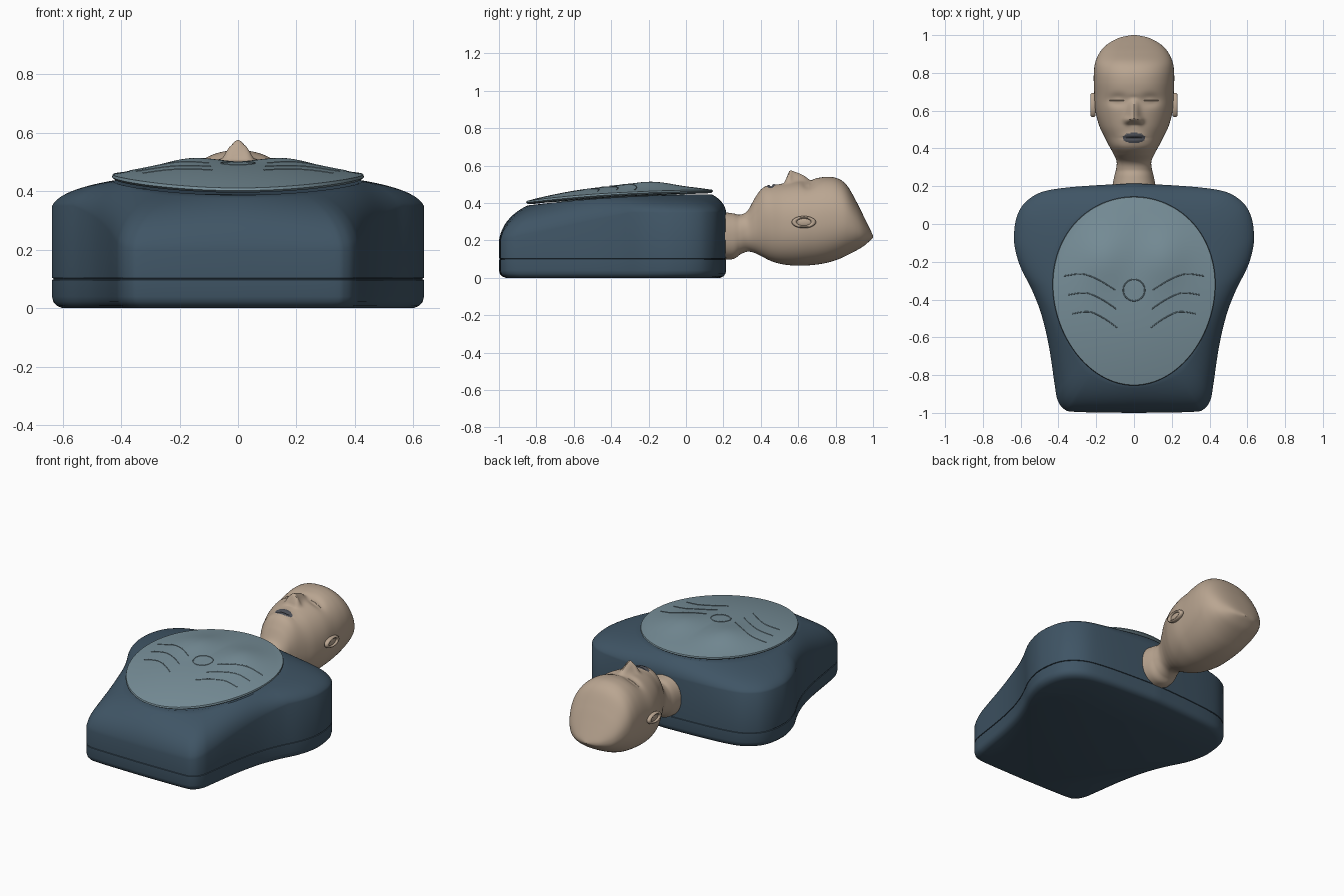
import bpy, bmesh, math

cube = bpy.data.objects.get("Cube")
if cube:
    bpy.data.objects.remove(cube, do_unlink=True)


def material(name, rgb):
    m = bpy.data.materials.new(name)
    m.use_nodes = True
    m.diffuse_color = (*rgb, 1)
    bsdf = m.node_tree.nodes["Principled BSDF"]
    bsdf.inputs["Base Color"].default_value = (*rgb, 1)
    bsdf.inputs["Roughness"].default_value = 0.7
    return m


NAVY = material("navy_shell", (0.05, 0.09, 0.13))
SLATE = material("slate_blue_plate", (0.19, 0.28, 0.325))
SKIN = material("skin", (0.49, 0.38, 0.285))
LIPS = material("dark_lips", (0.07, 0.075, 0.09))


def spline(pts, steps):
    """Catmull-Rom samples through tuples of any size."""
    out = []
    for i in range(len(pts) - 1):
        a, b, c, d = pts[max(i - 1, 0)], pts[i], pts[i + 1], pts[min(i + 2, len(pts) - 1)]
        for k in range(steps):
            t = k / steps
            out.append(tuple(q + t / 2 * (r - p + t * (2 * p - 5 * q + 4 * r - s + t * (3 * (q - r) + s - p)))
                             for p, q, r, s in zip(a, b, c, d)))
    return out + [pts[-1]]


def smooth(obj, degrees=40):
    bpy.ops.object.select_all(action="DESELECT")
    obj.select_set(True)
    bpy.context.view_layer.objects.active = obj
    bpy.ops.object.shade_smooth_by_angle(angle=math.radians(degrees))


def loft(name, rings, mats):
    """Skin closed rings in order and cap both ends."""
    bm = bmesh.new()
    vs = [[bm.verts.new(p) for p in ring] for ring in rings]
    n = len(vs[0])
    for lo, hi in zip(vs, vs[1:]):
        for i in range(n):
            j = (i + 1) % n
            bm.faces.new((lo[i], lo[j], hi[j], hi[i]))
    bm.faces.new(vs[0][::-1])
    bm.faces.new(vs[-1])
    bmesh.ops.recalc_face_normals(bm, faces=bm.faces)
    me = bpy.data.meshes.new(name)
    bm.to_mesh(me)
    bm.free()
    for m in mats:
        me.materials.append(m)
    obj = bpy.data.objects.new(name, me)
    bpy.context.collection.objects.link(obj)
    smooth(obj)
    return obj


def thread(name, pts, mat, radius, cyclic=False):
    """Thin raised line along points."""
    cu = bpy.data.curves.new(name, "CURVE")
    cu.dimensions = "3D"
    cu.bevel_depth = radius
    cu.bevel_resolution = 1
    sp = cu.splines.new("POLY")
    sp.points.add(len(pts) - 1)
    for p, q in zip(sp.points, pts):
        p.co = (*q, 1)
    sp.use_cyclic_u = cyclic
    cu.materials.append(mat)
    bpy.context.collection.objects.link(bpy.data.objects.new(name, cu))


# Chest plate shape: egg outline, tilted rim, domed top with two pectorals
MID = -0.355


def egg(a, r=1.0):
    return 0.43 * r * math.cos(a) * (1 + 0.07 * math.sin(a)), MID + 0.5 * r * math.sin(a)


def rim_z(y):
    return 0.41 + 0.06 * (y + 0.86) + 0.015 * (1 - ((y - MID) / 0.5) ** 2)


def bump(x, y, cx, cy, sx, sy):
    return math.exp(-((x - cx) / sx) ** 2 - ((y - cy) / sy) ** 2)


def plate_z(x, y):
    r2 = min(1, (x / 0.43) ** 2 + ((y - MID) / 0.5) ** 2)
    pecs = bump(abs(x), y, 0.18, -0.16, 0.13, 0.16)
    return rim_z(y) + (1 - r2) * (0.038 + 0.03 * pecs)


# Torso shell: outline walls with seam groove, then a rounded shoulder up to the plate
half = [(0, -1), (0.3, -0.995), (0.37, -0.98), (0.405, -0.93), (0.42, -0.85), (0.45, -0.65),
        (0.49, -0.48), (0.54, -0.35), (0.6, -0.23), (0.63, -0.13), (0.635, -0.05), (0.62, 0.04),
        (0.58, 0.11), (0.5, 0.165), (0.38, 0.19), (0.2, 0.205), (0, 0.215)]
right = spline(half, 5)
outline = right + [(-x, y) for x, y in right[-2:0:-1]]


def inset(d):
    return [(x * (1 - d / 0.6), MID + (y - MID) * (1 - d / 0.6)) for x, y in outline]


rings = []
for z, d in ((0, 0.035), (0.008, 0.016), (0.022, 0.004), (0.04, 0), (0.097, 0),
             (0.098, 0.005), (0.102, 0.005), (0.103, 0)):
    rings.append([(x, y, z) for x, y in inset(d)])


def shoulder(x, y, t):
    wall = 0.2 + 0.15 * min(1, max(0, (y + 1) / 0.7))
    ex, ey = egg(math.atan2((y - MID) / 0.5, x / 0.43), 0.985)
    top = rim_z(ey) - 0.024
    cx, cy, cz = x + 0.12 * (ex - x), y + 0.12 * (ey - y), wall + 0.65 * (top - wall)
    u, v, w = (1 - t) ** 2, 2 * t * (1 - t), t * t
    return u * x + v * cx + w * ex, u * y + v * cy + w * ey, u * wall + v * cz + w * top


for k in range(13):
    rings.append([shoulder(x, y, k / 12) for x, y in outline])
rings.append([(x * 0.8, MID + (y - MID) * 0.8, z - 0.02) for x, y, z in rings[-1]])
loft("torso_shell", rings, [NAVY])

# Chest plate
angles = [2 * math.pi * i / 96 for i in range(96)]
rings = []
for r, drop in ((0.9, 0.02), (0.98, 0.016), (1, 0.008)):
    rings.append([(x, y, rim_z(y) - drop) for x, y in (egg(a, r) for a in angles)])
for k in range(25):
    r = 0.99 * (1 - k / 24) + 0.004
    rings.append([(x, y, plate_z(x, y)) for x, y in (egg(a, r) for a in angles)])
loft("chest_plate", rings, [SLATE])

# Rib lines and compression mark on the plate
rib = spline([(0.1, -0.35), (0.18, -0.3), (0.27, -0.265), (0.37, -0.275)], 8)
for side, label in ((1, "left"), (-1, "right")):
    for k in range(3):
        path = [(side * x * (1 - 0.06 * k), y - 0.1 * k) for x, y in rib]
        thread(f"{label}_rib_line_{k + 1}", [(x, y, plate_z(x, y)) for x, y in path], SLATE, 0.003)
ring = [(0.057 * math.cos(a), -0.35 + 0.057 * math.sin(a)) for a in angles[::2]]
thread("compression_mark", [(x, y, plate_z(x, y)) for x, y in ring], SLATE, 0.003, True)

# Head and neck: rows of y, half width, top z, bottom z
rows = spline([(0.17, 0.12, 0.355, 0.1), (0.25, 0.105, 0.345, 0.1), (0.29, 0.095, 0.338, 0.125),
               (0.33, 0.092, 0.36, 0.14), (0.37, 0.108, 0.43, 0.132), (0.41, 0.13, 0.48, 0.112),
               (0.46, 0.156, 0.49, 0.088), (0.52, 0.184, 0.505, 0.072), (0.6, 0.205, 0.518, 0.065),
               (0.68, 0.21, 0.53, 0.069), (0.75, 0.213, 0.54, 0.08), (0.81, 0.212, 0.532, 0.098),
               (0.86, 0.204, 0.495, 0.12), (0.91, 0.18, 0.41, 0.146), (0.95, 0.143, 0.33, 0.17),
               (0.985, 0.08, 0.258, 0.2), (1, 0.012, 0.226, 0.216)], 12)
POWER = 2.2


def face(x, y):
    """Nose, eye sockets, brow, lips and chin relief."""
    along = min(1, max(0, (0.67 - y) / 0.115))
    below = min(1, max(0, (y - 0.525) / 0.03))
    width = 0.018 + 0.016 * along
    nose = 0.066 * along ** 0.9 * below * math.exp(-(x / width) ** 2)
    nostrils = 0.018 * bump(abs(x), y, 0.034, 0.545, 0.016, 0.018)
    eyes = -0.022 * bump(abs(x), y, 0.085, 0.655, 0.05, 0.03) - 0.008 * bump(x, y, 0, 0.66, 0.03, 0.02)
    lids = 0.01 * bump(abs(x), y, 0.085, 0.655, 0.03, 0.016)
    mouth = 0.012 * bump(x, y, 0, 0.455, 0.055, 0.026) - 0.014 * bump(x, y, 0, 0.455, 0.045, 0.007)
    return nose + nostrils + eyes + lids + mouth


def head_point(row, a):
    y, w, top, bottom = row
    zc, h = (top + bottom) / 2, (top - bottom) / 2
    c, s = math.cos(a), math.sin(a)
    x = w * math.copysign(abs(c) ** (2 / POWER), c)
    z = zc + h * math.copysign(abs(s) ** (2 / POWER), s)
    return x, y, z + (face(x, y) * min(1, 2 * s) if s > 0 else 0)


fine = [2 * math.pi * i / 144 for i in range(144)]
head = loft("head_and_neck", [[head_point(r, a) for a in fine] for r in rows], [SKIN, LIPS])
for p in head.data.polygons:
    x, y, z = p.center
    if z > 0.4 and (x / 0.06) ** 2 + ((y - 0.455) / 0.027) ** 2 < 1:
        p.material_index = 1

# Closed eyelid lines and ears
for side, label in ((1, "left"), (-1, "right")):
    row = min(rows, key=lambda r: abs(r[0] - 0.655))
    lid = [head_point(row, math.pi / 2 - side * (0.22 + 0.045 * k)) for k in range(10)]
    thread(f"{label}_eyelid", lid, SKIN, 0.002)
    bpy.ops.mesh.primitive_torus_add(major_segments=40, minor_segments=12, major_radius=0.051,
                                     minor_radius=0.014, location=(side * 0.217, 0.63, 0.298),
                                     rotation=(0, math.pi / 2, 0))
    bpy.ops.mesh.primitive_uv_sphere_add(segments=24, ring_count=12, radius=1,
                                         location=(side * 0.212, 0.63, 0.298))
    lobe = bpy.context.object
    lobe.scale = (0.012, 0.05, 0.025)
    lobe.name = f"{label}_ear_inner"
    outer = [o for o in bpy.data.objects if o.name.startswith("Torus")][0]
    outer.scale = (0.5, 1, 1)
    outer.name = f"{label}_ear_rim"
    for part in (lobe, outer):
        part.data.materials.append(SKIN)
        smooth(part)
